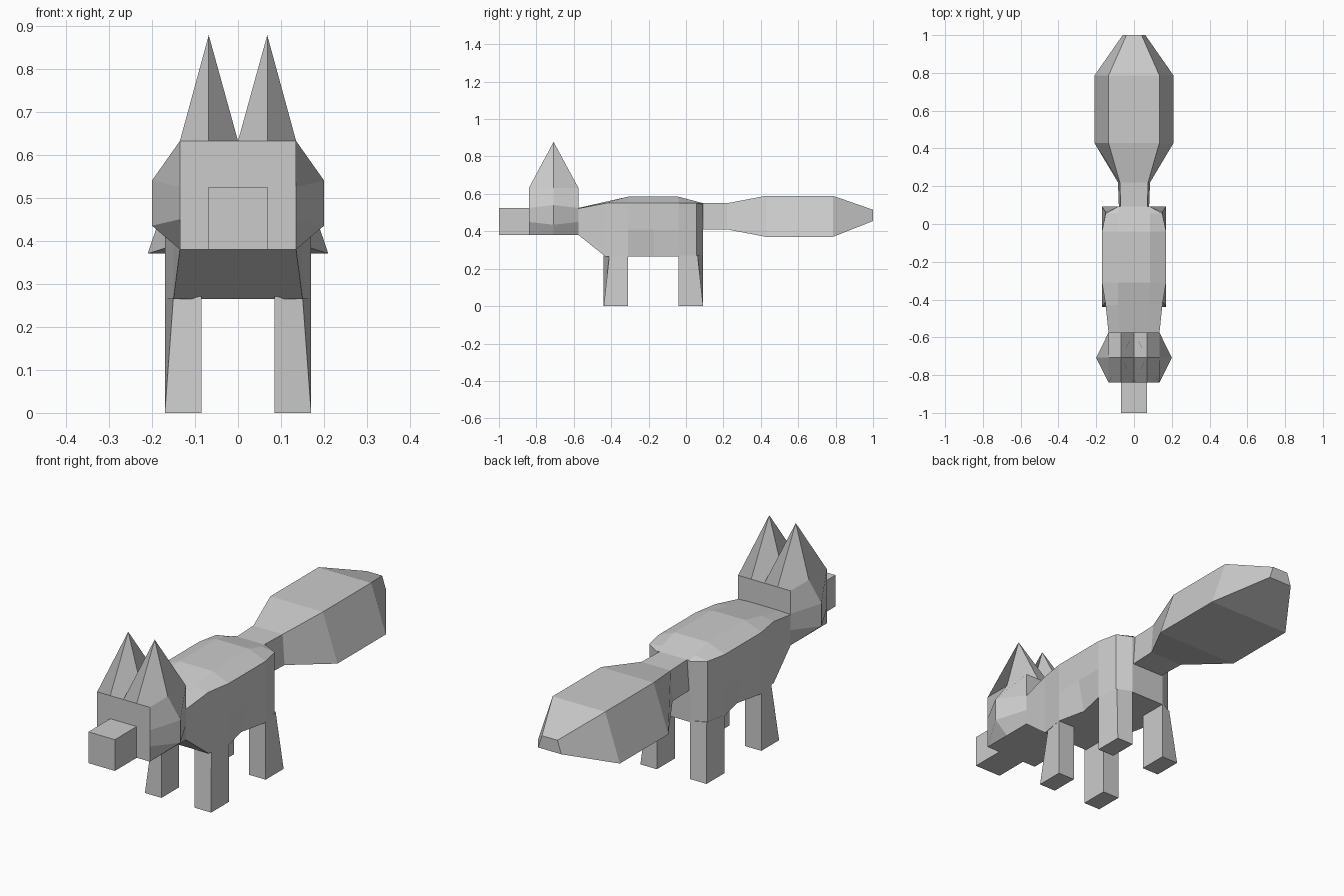
import bpy, bmesh

if "Cube" in bpy.data.objects:
    bpy.data.objects.remove(bpy.data.objects["Cube"])


def make(name, verts, faces):
    bm = bmesh.new()
    vs = [bm.verts.new(v) for v in verts]
    for f in faces:
        bm.faces.new([vs[i] for i in f])
    bmesh.ops.recalc_face_normals(bm, faces=bm.faces)
    me = bpy.data.meshes.new(name)
    bm.to_mesh(me)
    bm.free()
    ob = bpy.data.objects.new(name, me)
    bpy.context.collection.objects.link(ob)
    return ob


def loft(name, sections):
    """Symmetric skin along y; each section is (y, right-hand (x, z) points from bottom to top)."""
    verts, faces = [], []
    for y, half in sections:
        ring = half + [(-x, z) for x, z in reversed(half)]
        verts += [(x, y, z) for x, z in ring]
    n = len(sections[0][1]) * 2
    for s in range(len(sections) - 1):
        for i in range(n):
            j = (i + 1) % n
            a, b = s * n, (s + 1) * n
            faces.append((a + i, a + j, b + j, b + i))
    faces.append(tuple(range(n)))
    faces.append(tuple(range(len(verts) - n, len(verts))))
    return make(name, verts, faces)


# Body with neck, waist and rounded rump
def body_section(y, wb, w, z0, z1, z2, ridge, zt):
    return y, [(wb, z0), (w, z1), (w, z2), (ridge, zt)]


loft("body", [
    body_section(-0.575, 0.135, 0.135, 0.38, 0.43, 0.522, 0.075, 0.525),
    body_section(-0.43, 0.15, 0.15, 0.265, 0.41, 0.55, 0.085, 0.558),
    body_section(-0.31, 0.17, 0.17, 0.265, 0.41, 0.55, 0.085, 0.585),
    body_section(-0.175, 0.14, 0.17, 0.265, 0.41, 0.55, 0.085, 0.585),
    body_section(-0.04, 0.17, 0.17, 0.265, 0.41, 0.55, 0.085, 0.585),
    body_section(0.055, 0.15, 0.15, 0.265, 0.41, 0.55, 0.085, 0.56),
    body_section(0.092, 0.085, 0.085, 0.265, 0.41, 0.545, 0.08, 0.55),
])

# Head with cheek bulges
front = [(0.135, 0.38), (0.135, 0.45), (0.135, 0.525), (0.135, 0.632)]
cheek = [(0.135, 0.38), (0.2, 0.435), (0.2, 0.54), (0.135, 0.632)]
loft("head", [(-0.84, front), (-0.708, cheek), (-0.575, front)])

# Snout
snout = [(0.068, 0.38), (0.068, 0.525)]
loft("snout", [(-1.0, snout), (-0.84, snout)])

# Bushy tail, wider at the bottom
loft("tail", [
    (0.085, [(0.08, 0.41), (0.07, 0.55)]),
    (0.22, [(0.085, 0.41), (0.075, 0.55)]),
    (0.43, [(0.21, 0.37), (0.135, 0.59)]),
    (0.785, [(0.21, 0.37), (0.135, 0.59)]),
    (1.0, [(0.06, 0.455), (0.04, 0.515)]),
])

for side, s in (("right", 1), ("left", -1)):
    # Ears: four-sided pyramids, each side split down its middle
    x0, x1, y0, y1 = 0.0, 0.135, -0.84, -0.575
    xm, ym, z = 0.068, -0.708, 0.632
    base = [(x0, y0), (xm, y0), (x1, y0), (x1, ym),
            (x1, y1), (xm, y1), (x0, y1), (x0, ym)]
    verts = [(s * x, y, z) for x, y in base] + [(s * xm, ym, 0.878)]
    faces = [(8, (c - 1) % 8, c, c + 1) for c in (0, 2, 4, 6)]
    make("ear_" + side, verts, faces + [tuple(range(8))])

    # Legs: square feet, outer corner drawn in at the top
    for part, ya, yb in (("front_leg", -0.44, -0.31), ("hind_leg", 0.092, -0.04)):
        d = 0.03 if yb > ya else -0.03
        foot = [(0.085, ya), (0.17, ya), (0.17, yb), (0.085, yb)]
        top = [(0.085, ya), (0.15, ya + d), (0.17, yb), (0.085, yb)]
        verts = [(s * x, y, 0.0) for x, y in foot] + [(s * x, y, 0.27) for x, y in top]
        make(part + "_" + side, verts,
             [(0, 1, 2, 3), (4, 5, 6, 7)]
             + [(i, (i + 1) % 4, (i + 1) % 4 + 4, i + 4) for i in range(4)])
